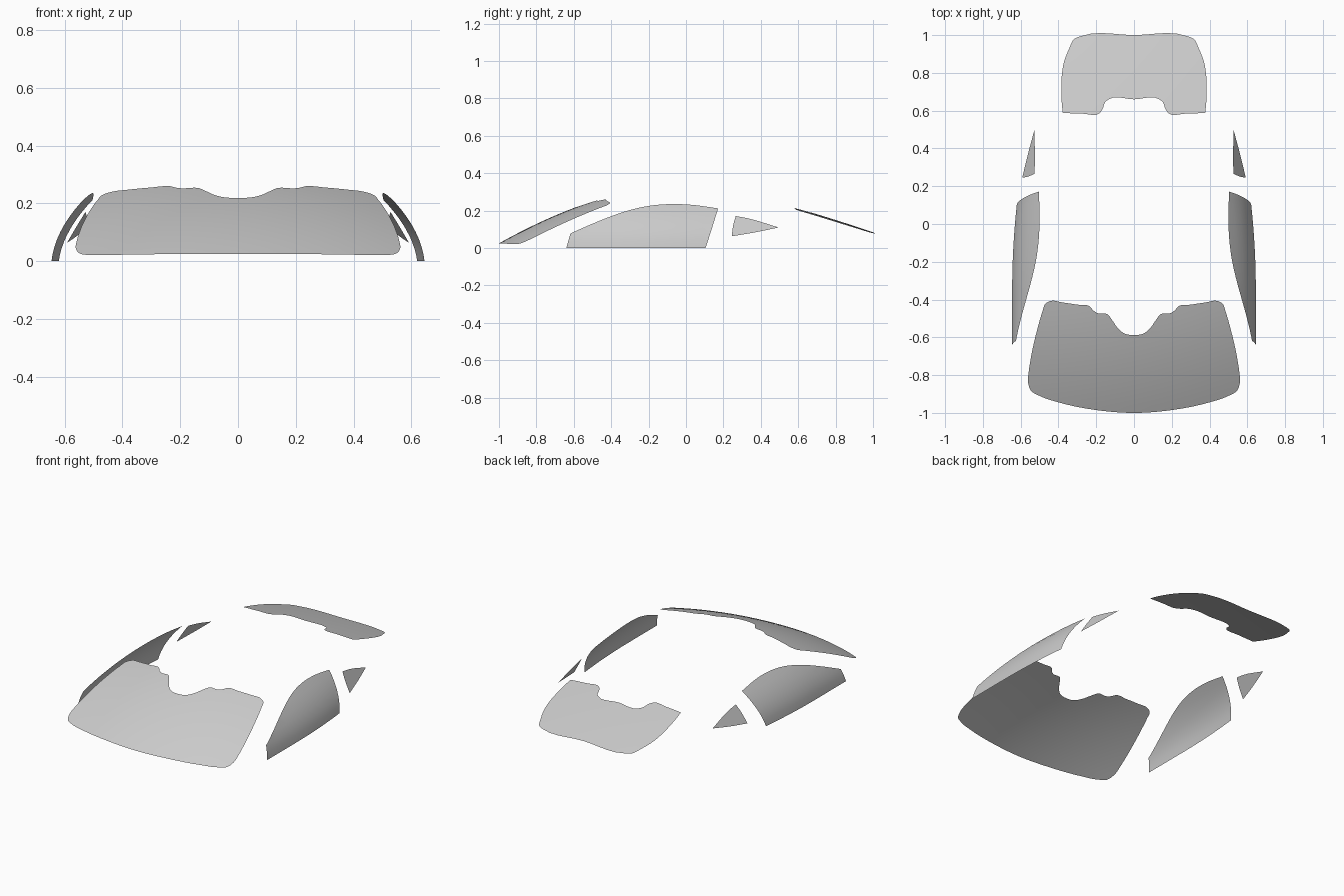
import bpy, bmesh, math
from mathutils import Vector

if "Cube" in bpy.data.objects:
    bpy.data.objects.remove(bpy.data.objects["Cube"])


def smooth_outline(pts, steps=5, corner=50):
    """Closed smooth curve through 2D points; sharp turns stay as corners."""
    p = [Vector(q) for q in pts]
    n = len(p)

    def tangent(i, seg):
        a, b = p[i] - p[i - 1], p[(i + 1) % n] - p[i]
        if a.angle(b) > math.radians(corner):
            return seg
        return (a.normalized() * b.length + b.normalized() * a.length).normalized() * seg.length

    out = []
    for i in range(n):
        j = (i + 1) % n
        seg = p[j] - p[i]
        t0, t1 = tangent(i, seg), tangent(j, seg)
        for k in range(steps):
            t = k / steps
            out.append(p[i] * (2*t**3 - 3*t**2 + 1) + t0 * (t**3 - 2*t**2 + t)
                       + p[j] * (3*t**2 - 2*t**3) + t1 * (t**3 - t**2))
    return out


def glass(name, pts, surface, out_dir, cell=0.04, mirror=False):
    """Fill a flat outline, slice it into a grid, then bend it onto surface(u, v)."""
    bm = bmesh.new()
    bm.faces.new([bm.verts.new((q.x, q.y, 0)) for q in smooth_outline(pts)])
    for axis in (0, 1):
        lo = min(v.co[axis] for v in bm.verts)
        hi = max(v.co[axis] for v in bm.verts)
        count = max(2, round((hi - lo) / cell))
        for i in range(1, count):
            co, no = Vector(), Vector()
            co[axis] = lo + (hi - lo) * (i + 0.013) / count
            no[axis] = 1
            bmesh.ops.bisect_plane(bm, geom=bm.verts[:] + bm.edges[:] + bm.faces[:],
                                   dist=1e-6, plane_co=co, plane_no=no)
    bmesh.ops.triangulate(bm, faces=[f for f in bm.faces if len(f.verts) > 4])
    for v in bm.verts:
        v.co = surface(v.co.x, v.co.y)
    bm.normal_update()
    if sum((f.normal.dot(Vector(out_dir)) * f.calc_area() for f in bm.faces)) < 0:
        bmesh.ops.reverse_faces(bm, faces=bm.faces[:])
    for f in bm.faces:
        f.smooth = True
    me = bpy.data.meshes.new(name)
    bm.to_mesh(me)
    bm.free()
    ob = bpy.data.objects.new(name, me)
    bpy.context.collection.objects.link(ob)
    if mirror:
        ob.modifiers.new("mirror", 'MIRROR').use_mirror_merge = False
    return ob


def both_halves(half):
    return half + [(-x, y) for x, y in half[-2:0:-1]]


# Windshield with mirror cut-out at the top
def windshield_surface(x, y):
    t = y + 1
    return x, y, 0.025 + 0.562 * t - 0.223 * t * t - 0.21 * x * x


glass("windshield", both_halves([
    (0, -1), (0.2, -0.985), (0.4, -0.944), (0.5, -0.91), (0.545, -0.883), (0.56, -0.845),
    (0.557, -0.78), (0.548, -0.72), (0.53, -0.63), (0.51, -0.55), (0.485, -0.465),
    (0.467, -0.42), (0.44, -0.407), (0.38, -0.415), (0.3, -0.427), (0.235, -0.436),
    (0.215, -0.458), (0.195, -0.471), (0.14, -0.478), (0.115, -0.51), (0.085, -0.552),
    (0.05, -0.58), (0, -0.588)]), windshield_surface, (0, 0, 1))


# Rear window with notch at its front edge
def rear_surface(x, y):
    t = y - 0.585
    return x, y, 0.215 - 0.29 * t - 0.06 * t * t - 0.07 * x * x


glass("rear_window", both_halves([
    (0, 1), (0.28, 0.995), (0.315, 0.98), (0.345, 0.925), (0.37, 0.86), (0.382, 0.79),
    (0.385, 0.72), (0.383, 0.65), (0.377, 0.588), (0.27, 0.584), (0.185, 0.585),
    (0.168, 0.605), (0.152, 0.645), (0.136, 0.659), (0, 0.66)]), rear_surface, (0, 0, 1))


# Door windows, outlined in side view (y, z)
def door_surface(y, z):
    return 0.645 - 0.12 * max(0, y + 0.35) ** 2 - 0.108 * z - 1.93 * z * z, y, z


glass("door_window", [
    (-0.64, 0), (-0.618, 0.078), (-0.5, 0.13), (-0.4, 0.17), (-0.3, 0.203), (-0.2, 0.225),
    (-0.08, 0.235), (0.03, 0.231), (0.172, 0.212), (0.14, 0.11), (0.105, 0)],
    door_surface, (1, 0, 0), mirror=True)


# Small rear quarter windows
def quarter_surface(y, z):
    return 0.59 - 0.57 * (z - 0.065) - 0.148 * (y - 0.25), y, z


glass("quarter_window", [
    (0.245, 0.063), (0.252, 0.12), (0.266, 0.171), (0.33, 0.159), (0.495, 0.11), (0.37, 0.084)],
    quarter_surface, (1, 0, 0), mirror=True)
